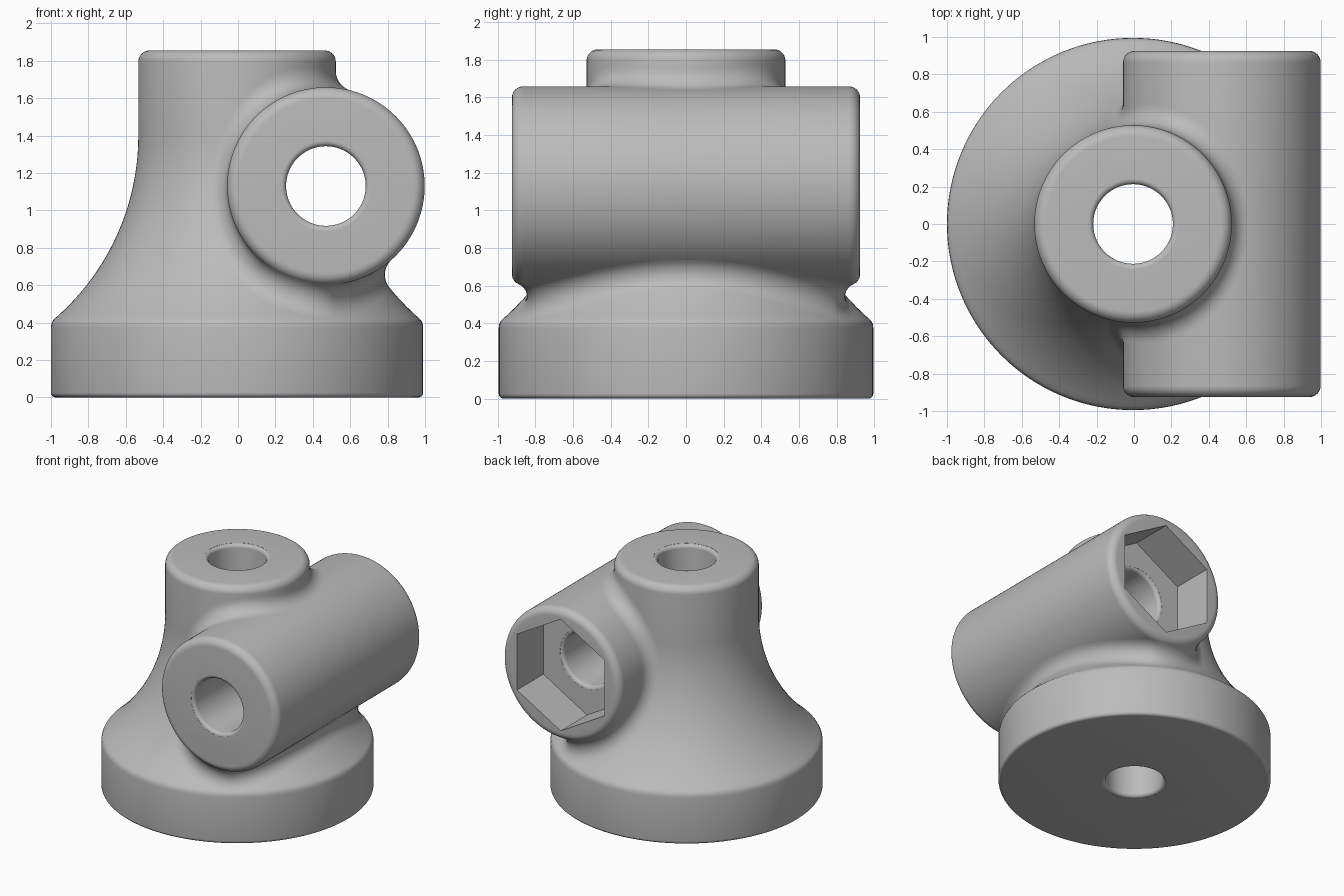
import bpy, bmesh
from math import sin, cos, pi, asin, hypot
from mathutils import Vector, Matrix

cube = bpy.data.objects.get("Cube")
if cube:
    bpy.data.objects.remove(cube, do_unlink=True)

grey = bpy.data.materials.new("plain grey")
grey.use_nodes = True
grey.diffuse_color = (0.5, 0.5, 0.5, 1)
grey.node_tree.nodes["Principled BSDF"].inputs["Base Color"].default_value = grey.diffuse_color

BODY_X = -0.005                     # axis of the flared post
POST_R, POST_TOP = 0.528, 1.855
TUBE_X, TUBE_Z = 0.47, 1.13         # axis of the cross tube
TUBE_R, TUBE_HALF = 0.528, 0.925
EDGE = 0.06                         # rounding of the ends
BORE = 0.213
SOCKET_FLOOR = 0.59
BALL = 0.107                        # radius of the blend between post and tube


def arc(cx, cy, r, start, end, n=8):
    steps = [start + (end - start) * i / n for i in range(n + 1)]
    return [(cx + r * cos(t), cy + r * sin(t)) for t in steps]


def make(name, bm, location=(0, 0, 0)):
    mesh = bpy.data.meshes.new(name)
    bm.to_mesh(mesh)
    bm.free()
    mesh.materials.append(grey)
    obj = bpy.data.objects.new(name, mesh)
    obj.location = location
    bpy.context.collection.objects.link(obj)
    return obj


def lathe(name, profile, location, along_y=False, sides=128, phase=0.0):
    """Spin (radius, height) points, closing both ends with flat caps."""
    bm = bmesh.new()
    rings = []
    for r, h in profile:
        angles = [phase + 2 * pi * i / sides for i in range(sides)]
        rings.append([bm.verts.new((r * cos(a), r * sin(a), h)) for a in angles])
    for low, high in zip(rings, rings[1:]):
        for i in range(sides):
            j = (i + 1) % sides
            bm.faces.new((low[i], low[j], high[j], high[i]))
    bm.faces.new(rings[0][::-1])
    bm.faces.new(rings[-1])
    if along_y:
        bm.transform(Matrix.Rotation(-pi / 2, 4, "X"))
    bmesh.ops.recalc_face_normals(bm, faces=bm.faces)
    return make(name, bm, location)


def bore_profile(low, high):
    """A round hole whose mouths are softly rounded."""
    f, d = 0.027, 0.001
    wide = BORE + f
    mouth_low = arc(wide, low + d + f, f, 1.5 * pi, pi, 6)
    mouth_high = arc(wide, high - d - f, f, pi, pi / 2, 6)
    return [(wide, low - 0.1)] + mouth_low + mouth_high + [(wide, high + 0.1)]


def smooth(obj):
    bpy.ops.object.select_all(action="DESELECT")
    obj.select_set(True)
    bpy.context.view_layer.objects.active = obj
    bpy.ops.object.shade_smooth_by_angle(angle=0.6)


# Flared post with its round base
FLARE_R, FLARE_TOP = 1.295, 1.4
sweep = asin(0.98 / FLARE_R)
body_profile = (
    arc(0.97, 0.025, 0.025, -pi / 2, 0, 5)
    + [(0.995, 0.375), (0.992, 0.395), (0.985, 0.41)]
    + arc(POST_R + FLARE_R, FLARE_TOP, FLARE_R, pi + sweep, pi, 32)
    + arc(POST_R - EDGE, POST_TOP - EDGE, EDGE, 0, pi / 2)
)
body = lathe("flared_post", body_profile, (BODY_X, 0, 0))

# Cross tube
inner, end = TUBE_R - EDGE, TUBE_HALF - EDGE
tube_profile = arc(inner, -end, EDGE, -pi / 2, 0) + arc(inner, end, EDGE, 0, pi / 2)
tube = lathe("cross_tube", tube_profile, (TUBE_X, 0, TUBE_Z), along_y=True)

# Bores and the six-sided socket, cut from both parts
cutters = [
    lathe("post_bore_cutter", bore_profile(0, POST_TOP), (BODY_X, 0, 0), sides=64),
    lathe("tube_bore_cutter", bore_profile(-TUBE_HALF, SOCKET_FLOOR),
          (TUBE_X, 0, TUBE_Z), along_y=True, sides=64),
    lathe("socket_cutter", [(0.45, SOCKET_FLOOR), (0.45, 1.1)],
          (TUBE_X, 0, TUBE_Z), along_y=True, sides=6, phase=pi / 6),
]
for part in (body, tube):
    bpy.context.view_layer.objects.active = part
    for cutter in cutters:
        mod = part.modifiers.new("cut", "BOOLEAN")
        mod.operation, mod.solver, mod.object = "DIFFERENCE", "EXACT", cutter
        bpy.ops.object.modifier_apply(modifier=mod.name)
    smooth(part)
for cutter in cutters:
    bpy.data.objects.remove(cutter, do_unlink=True)


# Rolling-ball blend where the tube meets the post
def nearest_on_body(p):
    """Closest point on the post surface and its distance."""
    x, y = p.x - BODY_X, p.y
    rho = hypot(x, y)
    best = None
    for (r0, z0), (r1, z1) in zip(body_profile, body_profile[1:]):
        dr, dz = r1 - r0, z1 - z0
        t = ((rho - r0) * dr + (p.z - z0) * dz) / max(dr * dr + dz * dz, 1e-12)
        t = min(max(t, 0), 1)
        r, z = r0 + t * dr, z0 + t * dz
        dist = hypot(rho - r, p.z - z)
        if best is None or dist < best[0]:
            best = (dist, r, z)
    dist, r, z = best
    return dist, Vector((BODY_X + x * r / rho, y * r / rho, z))


def ball_at(a, s):
    """Ball centre and tube normal, s running along the tube and round its end."""
    turn = EDGE + BALL
    t = min(max((s - end) / turn, 0), pi / 2)
    slide = max(s - end - turn * pi / 2, 0)
    r = inner + turn * cos(t) - slide
    y = min(s, end) + turn * sin(t)
    centre = Vector((TUBE_X + r * cos(a), -y, TUBE_Z + r * sin(a)))
    return centre, Vector((cos(t) * cos(a), -sin(t), cos(t) * sin(a)))


def gap(a, s):
    return nearest_on_body(ball_at(a, s)[0])[0] - BALL


def bisect(f, clear, touching):
    for _ in range(22):
        mid = (clear + touching) / 2
        if f(mid) > 0:
            clear = mid
        else:
            touching = mid
    return clear


def first_touch(f, start, step, limit):
    v = start
    while (limit - v) * step > 0:
        if f(v) <= 0:
            return bisect(f, v - step, v)
        v += step
    return limit


a_top = first_touch(lambda a: gap(a, 0), 0, 0.02, pi)
a_low = first_touch(lambda a: gap(a, 0), 0, -0.02, -pi) + 2 * pi
COUNT, ARC_STEPS = 96, 10
half = []
for i in range(COUNT + 1):
    a = a_top + (a_low - a_top) * (1 - cos(pi * i / COUNT)) / 2
    s = 0 if i in (0, COUNT) else first_touch(lambda v: gap(a, v), 1.25, -0.015, 0)
    centre, normal = ball_at(a, s)
    to_tube = -normal
    to_body = (nearest_on_body(centre)[1] - centre).normalized()
    angle = to_tube.angle(to_body)
    row = []
    for k in range(ARC_STEPS + 1):
        u = k / ARC_STEPS
        d = to_tube * sin((1 - u) * angle) + to_body * sin(u * angle)
        row.append(centre + d.normalized() * BALL)
    half.append(row)

bm = bmesh.new()
mirrored = [[Vector((p.x, -p.y, p.z)) for p in row] for row in half[-2:0:-1]]
rows = [[bm.verts.new(p) for p in row] for row in half + mirrored]
for i, row in enumerate(rows):
    nxt = rows[(i + 1) % len(rows)]
    for k in range(ARC_STEPS):
        bm.faces.new((row[k], row[k + 1], nxt[k + 1], nxt[k]))
# Turn the strip to face the open side
bm.normal_update()
middle = rows[COUNT // 2][0].link_faces[0]
if middle.normal.dot(ball_at((a_top + a_low) / 2, 0)[1]) < 0:
    bmesh.ops.reverse_faces(bm, faces=bm.faces)
blend = make("blend_fillet", bm)
smooth(blend)
